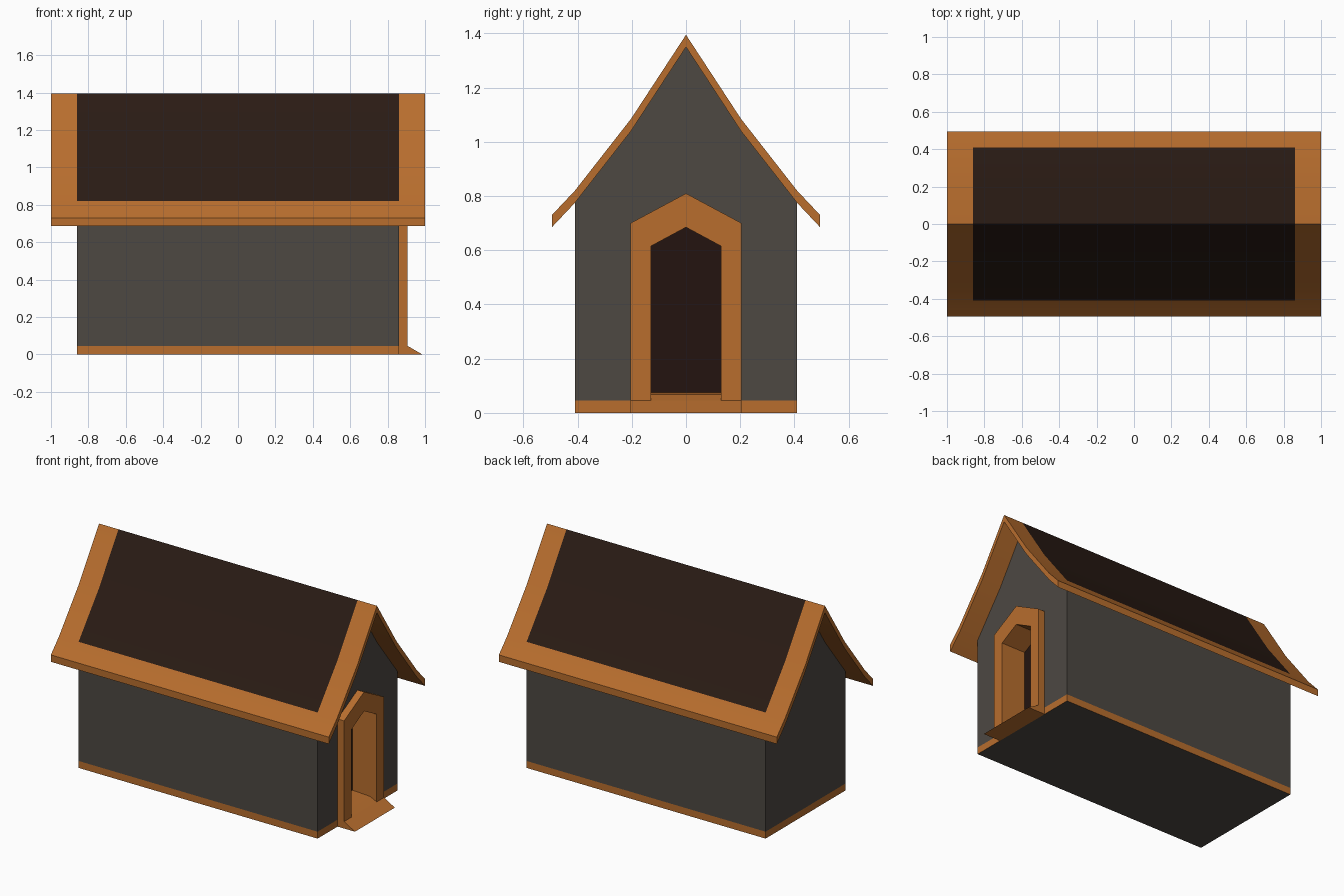
import bpy, bmesh, math

if "Cube" in bpy.data.objects:
    bpy.data.objects.remove(bpy.data.objects["Cube"])


def material(name, rgb):
    m = bpy.data.materials.new(name)
    m.diffuse_color = (*rgb, 1)
    m.use_nodes = True
    m.node_tree.nodes["Principled BSDF"].inputs["Base Color"].default_value = m.diffuse_color
    return m


WOOD = material("wood_trim", (0.48, 0.155, 0.027))
WALL = material("wall_grey", (0.074, 0.065, 0.055))
ROOF = material("roof_dark", (0.023, 0.011, 0.007))
DARK = material("doorway_dark", (0.017, 0.007, 0.005))


def build(name, polys, mats):
    """polys: list of (points, material index); shared points are welded."""
    bm = bmesh.new()
    for pts, mi in polys:
        f = bm.faces.new([bm.verts.new(p) for p in pts])
        f.material_index = mi
    bmesh.ops.remove_doubles(bm, verts=bm.verts[:], dist=1e-5)
    bmesh.ops.recalc_face_normals(bm, faces=bm.faces[:])
    me = bpy.data.meshes.new(name)
    bm.to_mesh(me)
    bm.free()
    for m in mats:
        me.materials.append(m)
    ob = bpy.data.objects.new(name, me)
    bpy.context.collection.objects.link(ob)
    return ob


def prism(name, pts, a, b, to3d, mat):
    """Extrude a 2D outline from a to b, placed by to3d(u, v, depth)."""
    lo = [to3d(u, v, a) for u, v in pts]
    hi = [to3d(u, v, b) for u, v in pts]
    n = len(pts)
    polys = [(lo, 0), (hi, 0)]
    polys += [([lo[i], lo[(i + 1) % n], hi[(i + 1) % n], hi[i]], 0) for i in range(n)]
    return build(name, polys, [mat])


def along_x(y, z, d):
    return (d, y, z)


def along_y(x, z, d):
    return (x, d, z)


L, W, BAND = 0.86, 0.41, 0.045
SLOPE = [(0, 1.35), (0.203, 1.04), (W, 0.775), (0.495, 0.685)]   # roof underside, half
gable = [(-W, BAND)] + [(-y, z) for y, z in SLOPE[2:0:-1]] + SLOPE[:3] + [(W, BAND)]
door = [(0.13, BAND), (0.13, 0.615), (0, 0.685), (-0.13, 0.615), (-0.13, BAND)]

# Body: walls, base band and recessed doorway in the right gable
body = [([(-L, y, z) for y, z in gable], 0),
        ([(L, y, z) for y, z in gable + door], 0),
        ([(-L, -W, 0), (L, -W, 0), (L, W, 0), (-L, W, 0)], 0),
        ([(-L, -W, 0), (-L, W, 0), (-L, W, BAND), (-L, -W, BAND)], 1),
        ([(L, -W, 0), (L, W, 0), (L, W, BAND), (L, 0.13, BAND),
          (L, -0.13, BAND), (L, -W, BAND)], 1)]
for s in (-W, W):
    body.append(([(-L, s, 0), (L, s, 0), (L, s, BAND), (-L, s, BAND)], 1))
    body.append(([(-L, s, BAND), (L, s, BAND), (L, s, 0.775), (-L, s, 0.775)], 0))
BACK = 0.733
for i in range(5):
    (y0, z0), (y1, z1) = door[i], door[(i + 1) % 5]
    body.append(([(L, y0, z0), (L, y1, z1), (BACK, y1, z1), (BACK, y0, z0)], 1))
body.append(([(BACK, y, z) for y, z in door], 2))
build("house_body", body, [WALL, WOOD, DARK])

# Roof: curved slab, dark panel framed by wood borders
T = 0.045
xs = [-1, -L, L, 1]
roof = []
for s in (-1, 1):
    for k in range(3):
        (y0, z0), (y1, z1) = SLOPE[k], SLOPE[k + 1]
        y0, y1 = s * y0, s * y1
        for j in range(3):
            a, b = xs[j], xs[j + 1]
            panel = 1 if (j == 1 and k < 2) else 0
            roof.append(([(a, y0, z0 + T), (b, y0, z0 + T),
                          (b, y1, z1 + T), (a, y1, z1 + T)], panel))
            roof.append(([(a, y0, z0), (b, y0, z0), (b, y1, z1), (a, y1, z1)], 0))
        for x in (-1, 1):
            roof.append(([(x, y0, z0), (x, y1, z1), (x, y1, z1 + T), (x, y0, z0 + T)], 0))
    ye, ze = s * SLOPE[3][0], SLOPE[3][1]
    for j in range(3):
        a, b = xs[j], xs[j + 1]
        roof.append(([(a, ye, ze), (b, ye, ze), (b, ye, ze + T), (a, ye, ze + T)], 0))
ob = build("roof", roof, [WOOD, ROOF])
bpy.context.view_layer.objects.active = ob
ob.select_set(True)
bpy.ops.object.shade_smooth_by_angle(angle=math.radians(25))
ob.select_set(False)

# Door frame
frame = [(-0.205, 0), (-0.205, 0.70), (0, 0.81), (0.205, 0.70), (0.205, 0),
         (0.13, 0), (0.13, 0.615), (0, 0.685), (-0.13, 0.615), (-0.13, 0)]
prism("door_frame", frame, L, 0.907, along_x, WOOD)

# Entry ramp and the floor inside the doorway
prism("entry_ramp", [(0.985, 0), (0.907, BAND), (L, 0.068), (L, 0)],
      -0.205, 0.205, along_y, WOOD)
prism("doorway_floor", [(L, BAND), (L, 0.068), (BACK, 0.075), (BACK, BAND)],
      -0.13, 0.13, along_y, WOOD)
